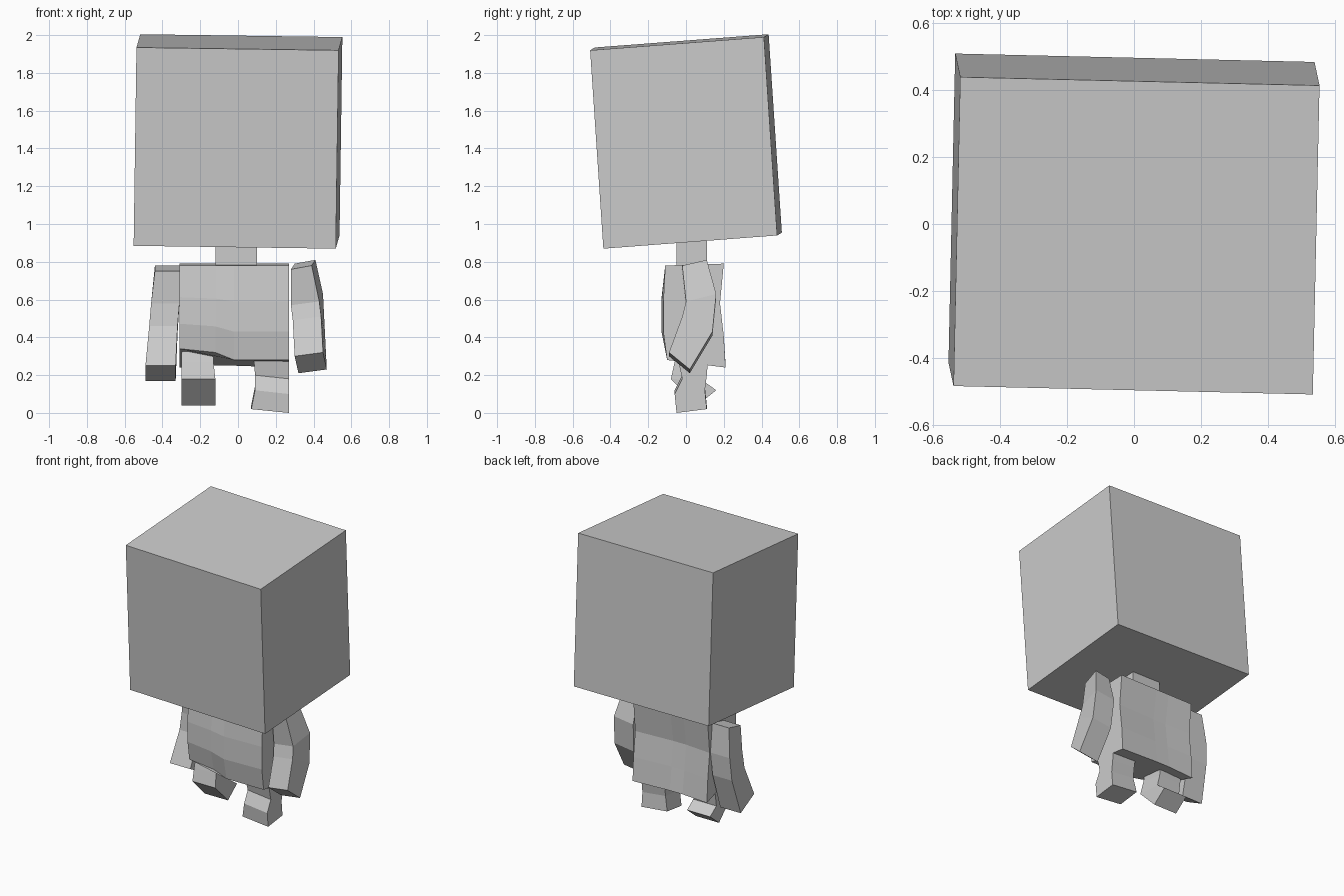
import bpy
import bmesh
from mathutils import Vector

cube = bpy.data.objects.get("Cube")
if cube:
    bpy.data.objects.remove(cube, do_unlink=True)

# One plain grey for the whole figure
grey = bpy.data.materials.new("plain_grey")
grey.use_nodes = True
grey.diffuse_color = (0.6, 0.6, 0.6, 1)
grey.node_tree.nodes["Principled BSDF"].inputs["Base Color"].default_value = grey.diffuse_color


def finish(name, bm):
    """Turn a bmesh into a flat-shaded object."""
    bmesh.ops.recalc_face_normals(bm, faces=bm.faces)
    mesh = bpy.data.meshes.new(name)
    bm.to_mesh(mesh)
    bm.free()
    mesh.materials.append(grey)
    obj = bpy.data.objects.new(name, mesh)
    bpy.context.collection.objects.link(obj)
    return obj


def loft(name, rings):
    """Skin closed rings of points given in hundredths of a unit."""
    bm = bmesh.new()
    loops = [[bm.verts.new(Vector(p) / 100) for p in ring] for ring in rings]
    for upper, lower in zip(loops, loops[1:]):
        for i in range(len(upper)):
            j = (i + 1) % len(upper)
            bm.faces.new((upper[i], upper[j], lower[j], lower[i]))
    bm.faces.new(loops[0])
    bm.faces.new(reversed(loops[-1]))
    return finish(name, bm)


def limb(name, sections, back_shift=0, roll=0):
    """Loft four-sided sections: x range, then front and back edge (y, z)."""
    rings = []
    for x0, x1, front_y, front_z, back_y, back_z in sections:
        rings.append([
            (x0, front_y, front_z + roll),
            (x1, front_y, front_z - roll),
            (x1 + back_shift, back_y, back_z - roll),
            (x0 + back_shift, back_y, back_z + roll),
        ])
    return loft(name, rings)


# Large head, a box leaning forward
bm = bmesh.new()
bmesh.ops.create_cube(bm, size=1)
side = Vector((1.07, -0.025, -0.015))
depth = Vector((0.02, 0.92, 0.07))
height = Vector((0.015, -0.07, 1.05))
centre = Vector((0, 0, 1.437))
for v in bm.verts:
    v.co = centre + side * v.co.x + depth * v.co.y + height * v.co.z
finish("head", bm)

# Neck
limb("neck", [
    (-12, 10, -5, 95, 11, 95),
    (-12, 10, -5, 74, 11, 74),
])

# Torso: columns give x with the front and back hem heights
columns = [(-31, 34, 24), (-12, 32, 25), (-2, 28, 25), (27, 28, 24)]
levels = [(1, -11, 20), (0.62, -12, 18), (0.3, -12, 20), (0, -10, 21)]
rings = []
for t, front_y, back_y in levels:
    front = []
    back = []
    for i, (x, hem_front, hem_back) in enumerate(columns):
        bulge = 1 if i in (1, 2) and 0 < t < 1 else 0
        front.append((x, front_y - bulge, hem_front + (78 - hem_front) * t))
        back.append((x, back_y - bulge, hem_back + (79 - hem_back) * t))
    rings.append(front + back[::-1])
loft("torso", rings)

# Arms, bent at the elbow
limb("left_arm", [
    (28, 39, -2, 77, 11, 80),
    (28, 43, 0, 58, 16, 62),
    (29, 44, -2, 50, 14, 42),
    (30, 45, -9, 31, 2, 22),
], back_shift=2, roll=-1)
limb("right_arm", [
    (-44, -31, 2, 75, 15, 78),
    (-46, -31, 3, 58, 17, 58),
    (-47, -32, 2, 46, 16, 42),
    (-49, -33, -6, 25, 9, 17),
])

# Standing leg
limb("left_leg", [
    (8, 27, -5, 33, 12, 33),
    (9, 27, -2, 19, 11, 21),
    (9, 27, -6, 11, 10, 13),
    (7, 27, -5, 1, 11, 3),
], roll=1)

# Leg kicked back at the knee
limb("right_leg", [
    (-30, -13, -4, 35, 12, 35),
    (-30, -13, -6, 27, 10, 24),
    (-30, -12, -8, 18, 9, 17),
    (-30, -12, 6, 4, 16, 12),
])
